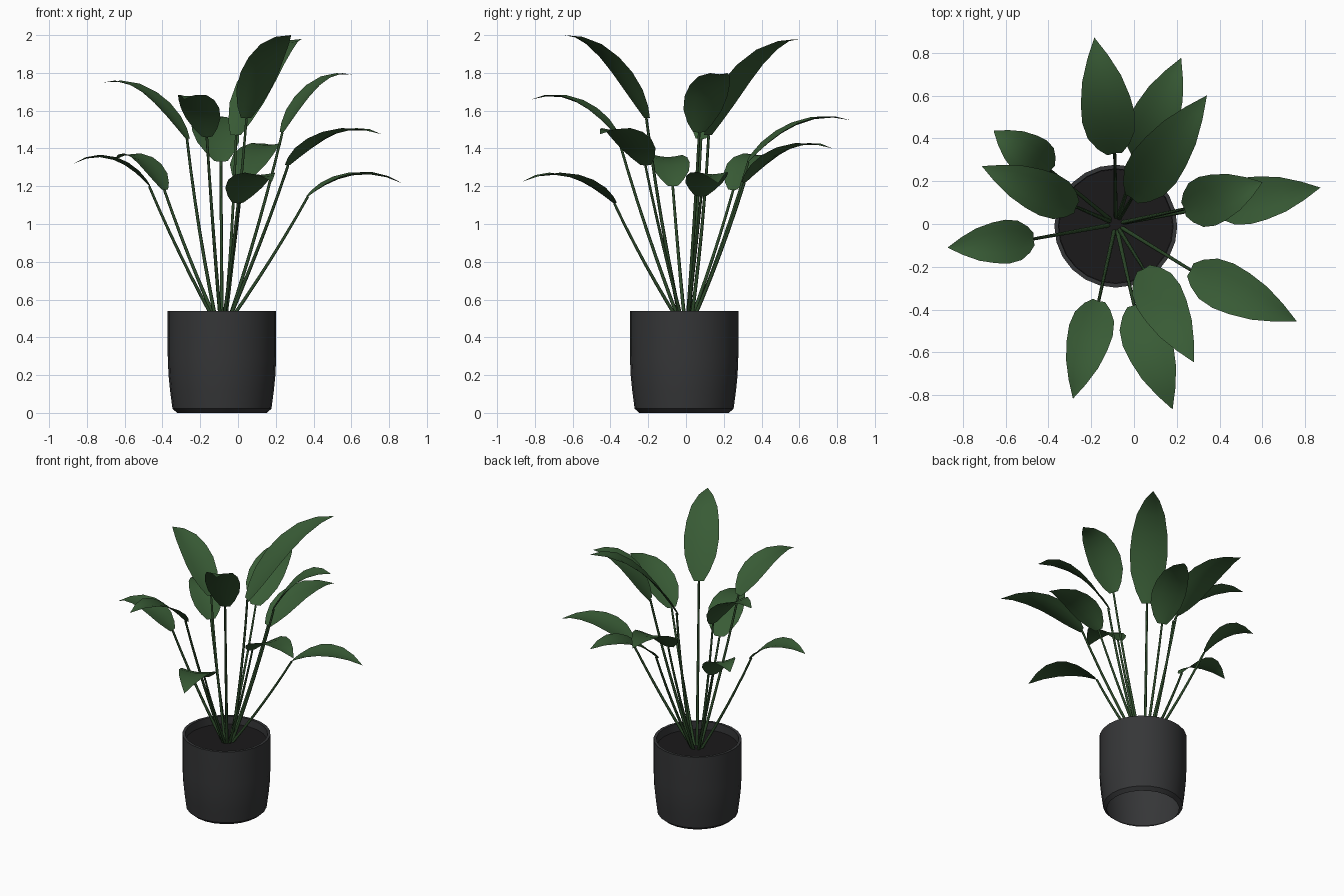
import bpy, bmesh, math
from mathutils import Vector

if "Cube" in bpy.data.objects:
    bpy.data.objects.remove(bpy.data.objects["Cube"])

CX, CY = -0.085, -0.01


def material(name, col):
    m = bpy.data.materials.new(name)
    m.diffuse_color = (*col, 1)
    m.use_nodes = True
    m.node_tree.nodes["Principled BSDF"].inputs["Base Color"].default_value = m.diffuse_color
    return m


LEAF = material("leaf_green", (0.04, 0.105, 0.036))
STEM = material("stem_green", (0.025, 0.065, 0.022))
POT = material("pot_charcoal", (0.036, 0.037, 0.039))
SOIL = material("soil_dark", (0.011, 0.010, 0.011))


def make(name, verts, faces, mat, angle=40):
    me = bpy.data.meshes.new(name)
    me.from_pydata(verts, [], faces)
    bm = bmesh.new()
    bm.from_mesh(me)
    bmesh.ops.remove_doubles(bm, verts=bm.verts, dist=1e-5)
    bmesh.ops.recalc_face_normals(bm, faces=bm.faces)
    bm.to_mesh(me)
    bm.free()
    me.materials.append(mat)
    ob = bpy.data.objects.new(name, me)
    bpy.context.collection.objects.link(ob)
    bpy.ops.object.select_all(action='DESELECT')
    ob.select_set(True)
    bpy.context.view_layer.objects.active = ob
    bpy.ops.object.shade_smooth_by_angle(angle=math.radians(angle))
    return ob


def lathe(name, profile, mat, n=24):
    verts = [(CX + r * math.cos(2 * math.pi * i / n), CY + r * math.sin(2 * math.pi * i / n), z)
             for r, z in profile for i in range(n)]
    faces = [(j * n + i, j * n + (i + 1) % n, (j + 1) * n + (i + 1) % n, (j + 1) * n + i)
             for j in range(len(profile) - 1) for i in range(n)]
    return make(name, verts, faces, mat, 28)


def bezier(a, c, b, t):
    return a * (1 - t) ** 2 + c * 2 * t * (1 - t) + b * t * t


# Pot shell, open underneath, with chamfered foot and thin rim; soil disc inside
lathe("pot", [(0.237, 0), (0.262, 0.022), (0.275, 0.12), (0.283, 0.2), (0.287, 0.3),
              (0.287, 0.54), (0.268, 0.54), (0.265, 0.47)], POT)
lathe("soil", [(0, 0.485), (0.268, 0.485)], SOIL)

# Leaf outline: (position along midrib, relative half width)
OUTLINE = [(0, 0.28), (0.07, 0.6), (0.18, 0.9), (0.32, 1), (0.47, 0.93),
           (0.65, 0.74), (0.83, 0.4), (1, 0.005)]


def leaf(i, base, tip, width):
    base, tip = Vector(base), Vector(tip)
    ctrl = (base + tip) / 2
    ctrl.z = tip.z + max(-0.01, 0.15 - 0.36 * (tip.z - base.z))
    d = tip - base
    side = Vector((-d.y, d.x, 0)).normalized()
    verts, faces = [], []
    for t, w in OUTLINE:
        p = bezier(base, ctrl, tip, t)
        tan = (ctrl - base) * (1 - t) + (tip - ctrl) * t
        up = tan.cross(side).normalized()
        for s in (-1, -0.5, 0, 0.5, 1):
            verts.append(p + side * (s * w * width / 2) + up * (0.016 * abs(s) ** 1.5 * w))
    for j in range(len(OUTLINE) - 1):
        for k in range(4):
            a = j * 5 + k
            faces.append((a, a + 1, a + 6, a + 5))
    make(f"leaf_{i}", verts, faces, LEAF, 60)


def stem(i, base):
    # Slightly bowed tapering tube from the soil to the leaf base
    end = Vector(base)
    out = Vector((end.x - CX, end.y, 0)).normalized()
    start = Vector((CX, 0, 0.47)) + out * 0.03
    ctrl = (start + end) / 2 + out * 0.025
    side = Vector((-out.y, out.x, 0))
    n, steps = 6, 6
    verts, faces = [], []
    for j in range(steps + 1):
        t = j / steps
        p = bezier(start, ctrl, end, t)
        tan = ((ctrl - start) * (1 - t) + (end - ctrl) * t).normalized()
        nor = tan.cross(side)
        r = 0.010 - 0.003 * t
        for k in range(n):
            a = 2 * math.pi * k / n
            verts.append(p + side * (r * math.cos(a)) + nor * (r * math.sin(a)))
    for j in range(steps):
        for k in range(n):
            faces.append((j * n + k, j * n + (k + 1) % n, (j + 1) * n + (k + 1) % n, (j + 1) * n + k))
    make(f"stem_{i}", verts, faces, STEM, 70)


# Leaves: base point, tip point, width
LEAVES = [
    ((-0.09, 0.33, 1.33), (-0.185, 0.87, 1.55), 0.25),
    ((0.02, 0.31, 1.22), (0.22, 0.775, 1.40), 0.23),
    ((-0.01, 0.12, 1.47), (0.34, 0.60, 1.98), 0.25),
    ((0.045, -0.21, 1.56), (0.28, -0.645, 2.0), 0.23),
    ((0.235, 0.07, 1.485), (0.60, 0.195, 1.79), 0.24),
    ((0.37, 0.08, 1.145), (0.87, 0.17, 1.215), 0.22),
    ((0.265, -0.215, 1.31), (0.76, -0.455, 1.475), 0.23),
    ((0.0, -0.38, 1.11), (0.18, -0.865, 1.225), 0.23),
    ((-0.165, -0.36, 1.46), (-0.285, -0.815, 1.66), 0.21),
    ((-0.47, -0.07, 1.20), (-0.87, -0.11, 1.32), 0.205),
    ((-0.27, 0.08, 1.45), (-0.71, 0.27, 1.75), 0.21),
    ((-0.39, 0.25, 1.18), (-0.655, 0.435, 1.34), 0.21),
]
for i, (b, t, w) in enumerate(LEAVES, 1):
    leaf(i, b, t, w)
    stem(i, b)
